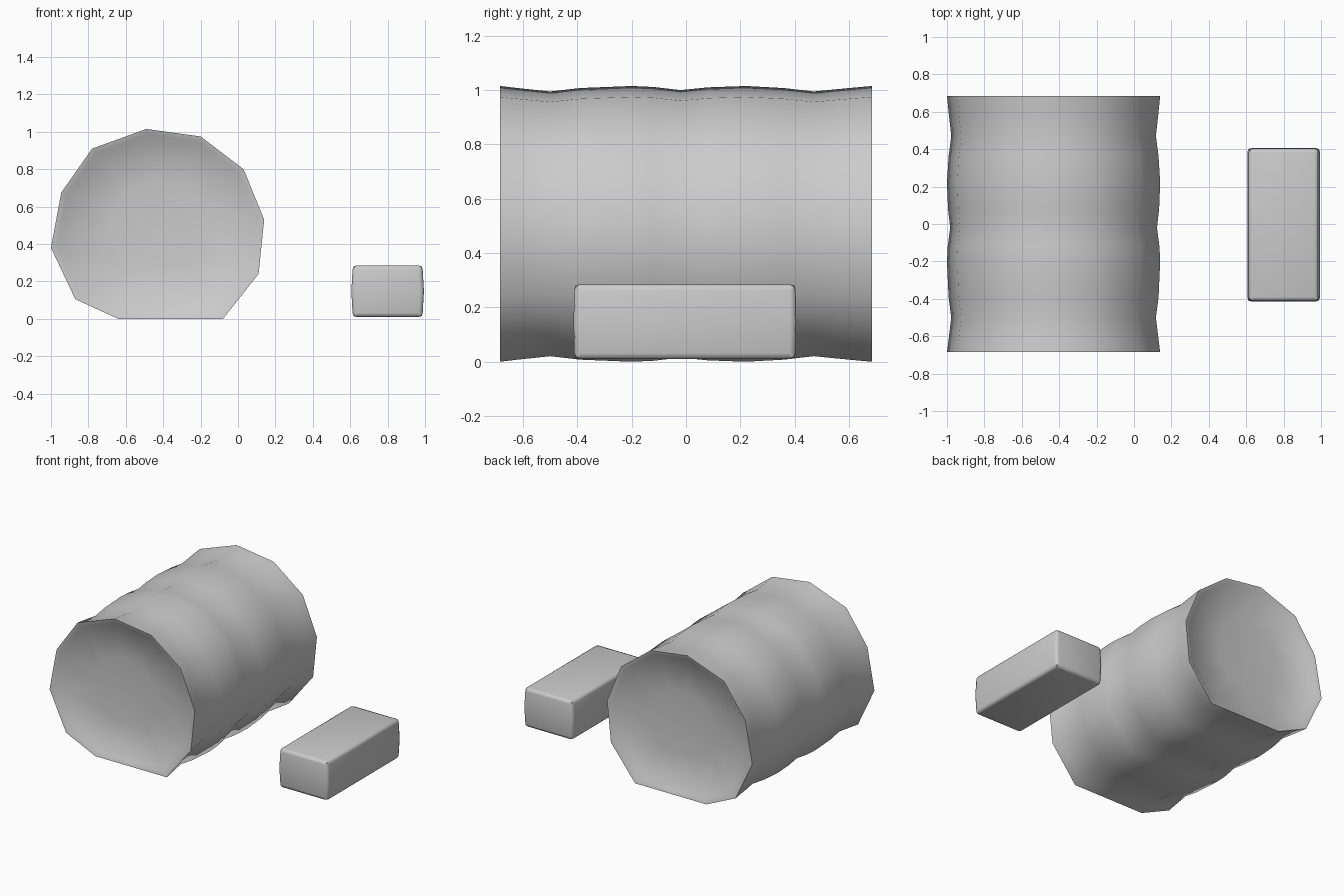
import bpy, bmesh, math

if "Cube" in bpy.data.objects:
    bpy.data.objects.remove(bpy.data.objects["Cube"])


def add_object(name, bm, angle):
    bmesh.ops.recalc_face_normals(bm, faces=bm.faces)
    mesh = bpy.data.meshes.new(name)
    bm.to_mesh(mesh)
    bm.free()
    obj = bpy.data.objects.new(name, mesh)
    bpy.context.collection.objects.link(obj)
    bpy.ops.object.select_all(action='DESELECT')
    obj.select_set(True)
    bpy.context.view_layer.objects.active = obj
    bpy.ops.object.shade_smooth_by_angle(angle=math.radians(angle))
    return obj


# Barrel: uneven twelve-sided outline (x, z) with a flat resting side
outline = [(-0.49, 1.015), (-0.20, 0.975), (0.03, 0.80), (0.14, 0.53),
           (0.11, 0.24), (-0.08, 0.0), (-0.36, 0.0), (-0.64, 0.0),
           (-0.87, 0.105), (-1.0, 0.38), (-0.945, 0.675), (-0.78, 0.91)]
cx, cz = -0.43, 0.51

# Rings (y, scale): dished front, grooved and bulging wall, dished back
rings = [(-0.635, 0.45), (-0.655, 0.89), (-0.677, 0.945), (-0.685, 1.0),
         (-0.62, 0.985), (-0.50, 0.96), (-0.39, 0.985), (-0.20, 1.0),
         (-0.12, 0.993), (-0.02, 0.97), (0.08, 0.99), (0.22, 1.0),
         (0.36, 0.985), (0.47, 0.96), (0.60, 0.985), (0.685, 1.0),
         (0.677, 0.945), (0.655, 0.89), (0.635, 0.45)]
bm = bmesh.new()
loops = [[bm.verts.new((cx + (x - cx) * s, y, cz + (z - cz) * s))
          for x, z in outline] for y, s in rings]
n = len(outline)
for a, b in zip(loops, loops[1:]):
    for i in range(n):
        j = (i + 1) % n
        bm.faces.new((a[i], a[j], b[j], b[i]))

# Sunken middle of each end
for loop, y in ((loops[0], -0.625), (loops[-1], 0.625)):
    mid = bm.verts.new((cx, y, cz))
    for i in range(n):
        bm.faces.new((loop[i], loop[(i + 1) % n], mid))
add_object("barrel", bm, 55)

# Block: softened box with slightly bulging sides
bm = bmesh.new()
bmesh.ops.create_cube(bm, size=1)
for v in bm.verts:
    v.co.x *= 0.375
    v.co.y *= 0.815
    v.co.z *= 0.275
bmesh.ops.bevel(bm, geom=bm.edges[:], offset=0.022, segments=2,
                profile=0.6, affect='EDGES')
bmesh.ops.bisect_plane(bm, geom=bm.verts[:] + bm.edges[:] + bm.faces[:],
                       plane_co=(0, 0, 0), plane_no=(0, 0, 1))
for v in bm.verts:
    if abs(v.co.z) < 0.01:
        v.co.x *= 1.035
        v.co.y *= 1.006
    v.co.x += 0.80
    v.co.y -= 0.004
    v.co.z += 0.1475
add_object("block", bm, 60)
